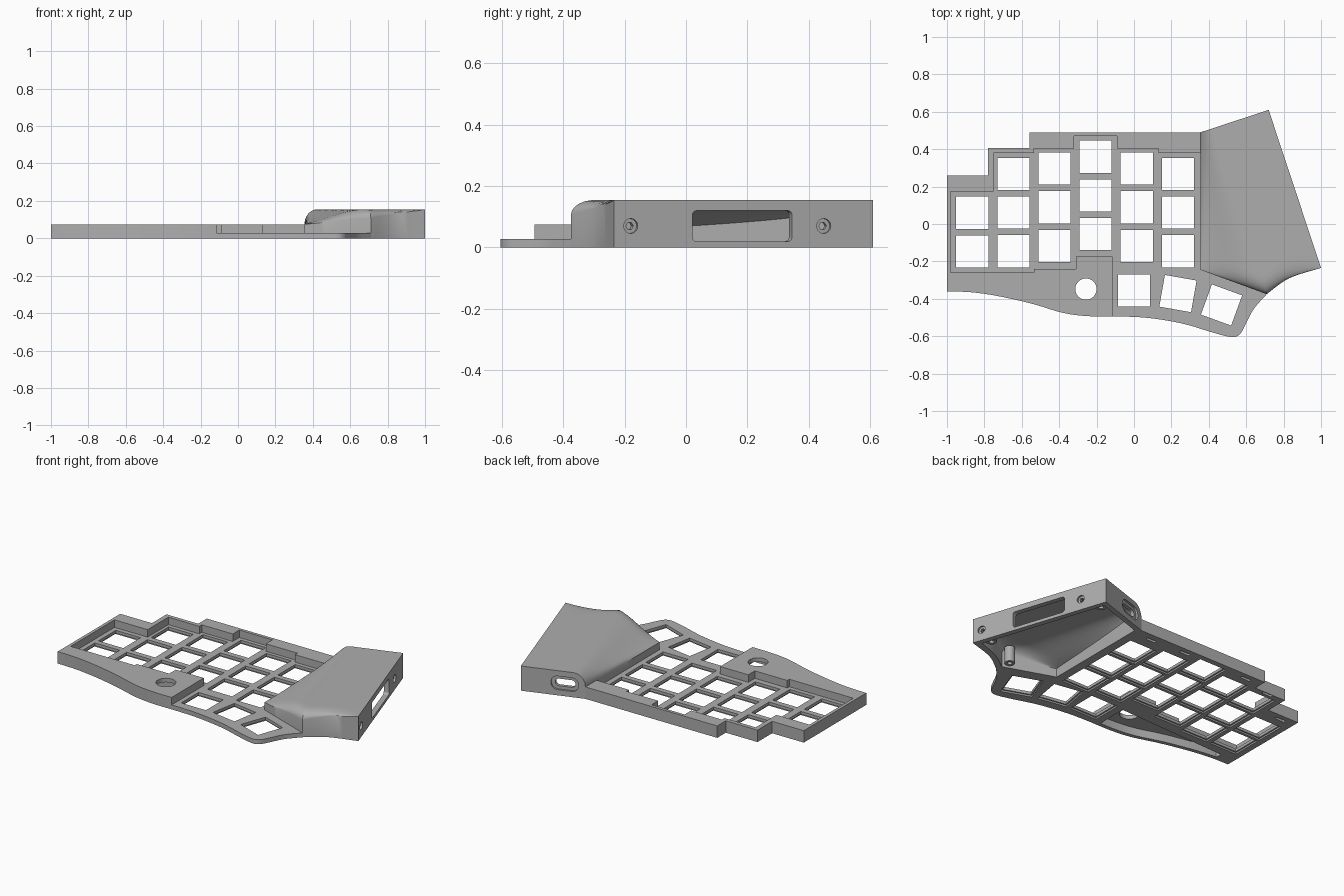
import bpy, bmesh, math
from mathutils import Matrix, Vector

if "Cube" in bpy.data.objects:
    bpy.data.objects.remove(bpy.data.objects["Cube"])

grey = bpy.data.materials.new("matte_grey")
grey.use_nodes = True
COLOUR = (0.42, 0.42, 0.42, 1)
grey.diffuse_color = COLOUR
grey.node_tree.nodes["Principled BSDF"].inputs["Base Color"].default_value = COLOUR


def make_object(name, bm):
    bmesh.ops.recalc_face_normals(bm, faces=bm.faces)
    mesh = bpy.data.meshes.new(name)
    bm.to_mesh(mesh)
    bm.free()
    mesh.materials.append(grey)
    ob = bpy.data.objects.new(name, mesh)
    bpy.context.collection.objects.link(ob)
    return ob


def add_prism(bm, pts, z0, z1, matrix=Matrix()):
    low = [bm.verts.new(matrix @ Vector((x, y, z0))) for x, y in pts]
    high = [bm.verts.new(matrix @ Vector((x, y, z1))) for x, y in pts]
    bm.faces.new(low)
    bm.faces.new(high)
    for i in range(len(pts)):
        j = (i + 1) % len(pts)
        bm.faces.new((low[i], low[j], high[j], high[i]))


def prism(name, pts, z0, z1, matrix=Matrix()):
    bm = bmesh.new()
    add_prism(bm, pts, z0, z1, matrix)
    return make_object(name, bm)


def cut(target, cutter):
    mod = target.modifiers.new("cut", "BOOLEAN")
    mod.operation = "DIFFERENCE"
    mod.solver = "EXACT"
    mod.object = cutter
    bpy.context.view_layer.objects.active = target
    bpy.ops.object.modifier_apply(modifier=mod.name)
    bpy.data.objects.remove(cutter)


def smooth(ob):
    bpy.ops.object.select_all(action="DESELECT")
    ob.select_set(True)
    bpy.context.view_layer.objects.active = ob
    bpy.ops.object.shade_smooth_by_angle(angle=math.radians(30))


def spline(pts, n=6):
    """Smooth curve through the points."""
    p = [Vector(q) for q in [pts[0], *pts, pts[-1]]]
    out = []
    for a, b, c, d in zip(p, p[1:], p[2:], p[3:]):
        for k in range(n):
            t = k / n
            out.append(b + 0.5 * t * (c - a + t * (2 * a - 5 * b + 4 * c - d
                                                   + t * (3 * b - a - 3 * c + d))))
    return [tuple(q) for q in out + [p[-1]]]


def rounded(w, h, r, n=6):
    out = []
    for k, (sx, sy) in enumerate([(1, 1), (-1, 1), (-1, -1), (1, -1)]):
        for i in range(n + 1):
            a = math.pi / 2 * (k + i / n)
            out.append((sx * (w / 2 - r) + r * math.cos(a), sy * (h / 2 - r) + r * math.sin(a)))
    return out


def circle(r, n=32):
    return [(r * math.cos(2 * math.pi * i / n), r * math.sin(2 * math.pi * i / n)) for i in range(n)]


# Case: tall outline, then the key well is sunk into it
front_edge = spline([(-1, -0.36), (-0.87, -0.365), (-0.73, -0.385), (-0.55, -0.425), (-0.38, -0.475),
                     (-0.24, -0.493), (-0.05, -0.495), (0.1, -0.505), (0.27, -0.535), (0.42, -0.58),
                     (0.52, -0.604), (0.565, -0.59), (0.595, -0.54), (0.64, -0.455), (0.71, -0.375)])
outline = front_edge + [(0.70, -0.355), (0.37, -0.235), (0.37, 0.49), (-0.56, 0.49), (-0.56, 0.405),
                        (-0.78, 0.405), (-0.78, 0.26), (-1, 0.26)]
case = prism("key_case", outline, 0, 0.075)
well = [(-0.98, -0.26), (-0.535, -0.26), (-0.535, -0.24), (-0.31, -0.24), (-0.31, -0.175),
        (-0.115, -0.175), (-0.115, -0.8), (0.9, -0.8), (0.9, 0.38), (0.13, 0.38), (0.13, 0.405),
        (-0.09, 0.405), (-0.09, 0.47), (-0.32, 0.47), (-0.32, 0.405), (-0.535, 0.405),
        (-0.535, 0.38), (-0.75, 0.38), (-0.75, 0.175), (-0.98, 0.175)]
cut(case, prism("well_cutter", well, 0.028, 0.2))

# Hollow under the palm rest, and its round opening
hollow = [(x, y + 0.025) for x, y in front_edge if -0.9 < x < -0.14]
hollow += [(-0.14, -0.27), (-0.5, -0.285), (-0.9, -0.3)]
cut(case, prism("hollow_cutter", hollow, -0.02, 0.05))
cut(case, prism("opening_cutter", circle(0.057), -0.1, 0.2, Matrix.Translation((-0.257, -0.348, 0))))

# Key openings, each with a wider step underneath
keys = []
for col, (top, count) in enumerate([(0.06, 2), (0.268, 3), (0.297, 3), (0.36, 3), (0.297, 3), (0.268, 3)]):
    keys += [(-0.865 + 0.22 * col, top - 0.207 * row, 0) for row in range(count)]
keys += [(0, -0.355, 0), (0.235, -0.372, -10), (0.468, -0.433, -20)]
for size, z0, z1 in [(0.172, -0.1, 0.2), (0.19, -0.1, 0.01)]:
    bm = bmesh.new()
    for x, y, angle in keys:
        place = Matrix.Translation((x, y, 0)) @ Matrix.Rotation(math.radians(angle), 4, "Z")
        h = size / 2
        add_prism(bm, [(-h, -h), (h, -h), (h, h), (-h, h)], z0, z1, place)
    cut(case, make_object("key_cutter", bm))

# Small fixing recesses under the back rim
bm = bmesh.new()
for x, y in [(-0.9, 0.22), (-0.66, 0.393), (-0.45, 0.45), (0, 0.45), (0.24, 0.44)]:
    add_prism(bm, rounded(0.07, 0.018, 0.008), -0.02, 0.015, Matrix.Translation((x, y, 0)))
cut(case, make_object("recess_cutter", bm))
smooth(case)


# Housing: lofted between its front edge and back edge
def height(x, y, front_distance, fade):
    t = min(1, max(0, (y + 0.37) / 0.86))
    s = min(1, max(0, (x - 0.355) / (0.34 - 0.27 * t)))
    rise = (1 - t) * s * s * (3 - 2 * s) + t * math.sqrt(1 - (1 - s) ** 2)
    d = 1 - min(1, front_distance / 0.08)
    drop = 0.6 * fade * (1 - math.sqrt(1 - d * d))
    return 0.075 + 0.08 * rise * (1 - drop)


def loft(name, left, corner, mid, right, back_left, back_right, z_drop, z_bottom, n=14):
    left, corner, back_left, back_right = map(Vector, (left, corner, back_left, back_right))
    front = [left.lerp(corner, (i / n) ** 1.4) for i in range(n)]
    front += [Vector(p) for p in spline([tuple(corner), mid, right], n // 2)]
    last = len(front) - 1
    bm = bmesh.new()
    grid = []
    for i, f in enumerate(front):
        b = back_left.lerp(back_right, (i / last) ** 1.4)
        fade = 1 if i <= n else 1 - (i - n) / (last - n)
        column = []
        for j in range(n + 5):
            v = (j / (n + 4)) ** 2
            p = f.lerp(b, v)
            z = height(p.x, p.y, v * (b - f).length, fade) - z_drop
            column.append(bm.verts.new((p.x, p.y, z)))
        grid.append(column)
    for a, b in zip(grid, grid[1:]):
        for j in range(len(a) - 1):
            bm.faces.new((a[j], b[j], b[j + 1], a[j + 1]))
    ring = [c[0] for c in grid] + grid[-1][1:] + [c[-1] for c in grid[-2::-1]] + grid[0][-2:0:-1]
    low = [bm.verts.new((v.co.x, v.co.y, z_bottom)) for v in ring]
    for i in range(len(ring)):
        j = (i + 1) % len(ring)
        bm.faces.new((ring[i], ring[j], low[j], low[i]))
    bm.faces.new(low)
    return make_object(name, bm)


housing = loft("side_housing", (0.355, -0.245), (0.71, -0.375), (0.83, -0.29), (1, -0.235),
               (0.355, 0.49), (0.72, 0.61), 0, 0)
cut(housing, loft("inside_cutter", (0.385, -0.225), (0.70, -0.335), (0.82, -0.255), (0.955, -0.205),
                  (0.385, 0.465), (0.70, 0.57), 0.025, -0.05))


def wall_frame(start, end, t, z):
    """Frame on a wall, with local z pointing outwards."""
    a, b = Vector((*start, 0)), Vector((*end, 0))
    along, up = (b - a).normalized(), Vector((0, 0, 1))
    frame = Matrix((along, up, along.cross(up))).transposed().to_4x4()
    return Matrix.Translation(a.lerp(b, t) + up * z) @ frame


# Side window, two countersunk screw holes, and the port in the back wall
def side(t):
    return wall_frame((1, -0.235), (0.72, 0.61), t, 0.07)


port = wall_frame((0.72, 0.61), (0.355, 0.49), 0.68, 0.078)
cut(housing, prism("window_cutter", rounded(0.343, 0.1, 0.015), -0.06, 0.05, side(0.495)))
for t in (0.065, 0.81):
    cut(housing, prism("head_cutter", circle(0.024), -0.012, 0.05, side(t)))
    cut(housing, prism("screw_cutter", circle(0.013, 6), -0.06, 0.05, side(t)))
cut(housing, prism("port_recess_cutter", rounded(0.165, 0.085, 0.04), -0.012, 0.05, port))
cut(housing, prism("port_cutter", rounded(0.12, 0.045, 0.022), -0.06, 0.05, port))
smooth(housing)

# Screw posts inside the housing
for i, (x, y, top) in enumerate([(0.915, -0.17, 0.14), (0.68, -0.29, 0.11), (0.69, 0.53, 0.14)]):
    place = Matrix.Translation((x, y, 0))
    post = prism(f"screw_post_{i + 1}", circle(0.03), 0.01, top, place)
    cut(post, prism("post_cutter", circle(0.014), -0.02, 0.07, place))
    smooth(post)
